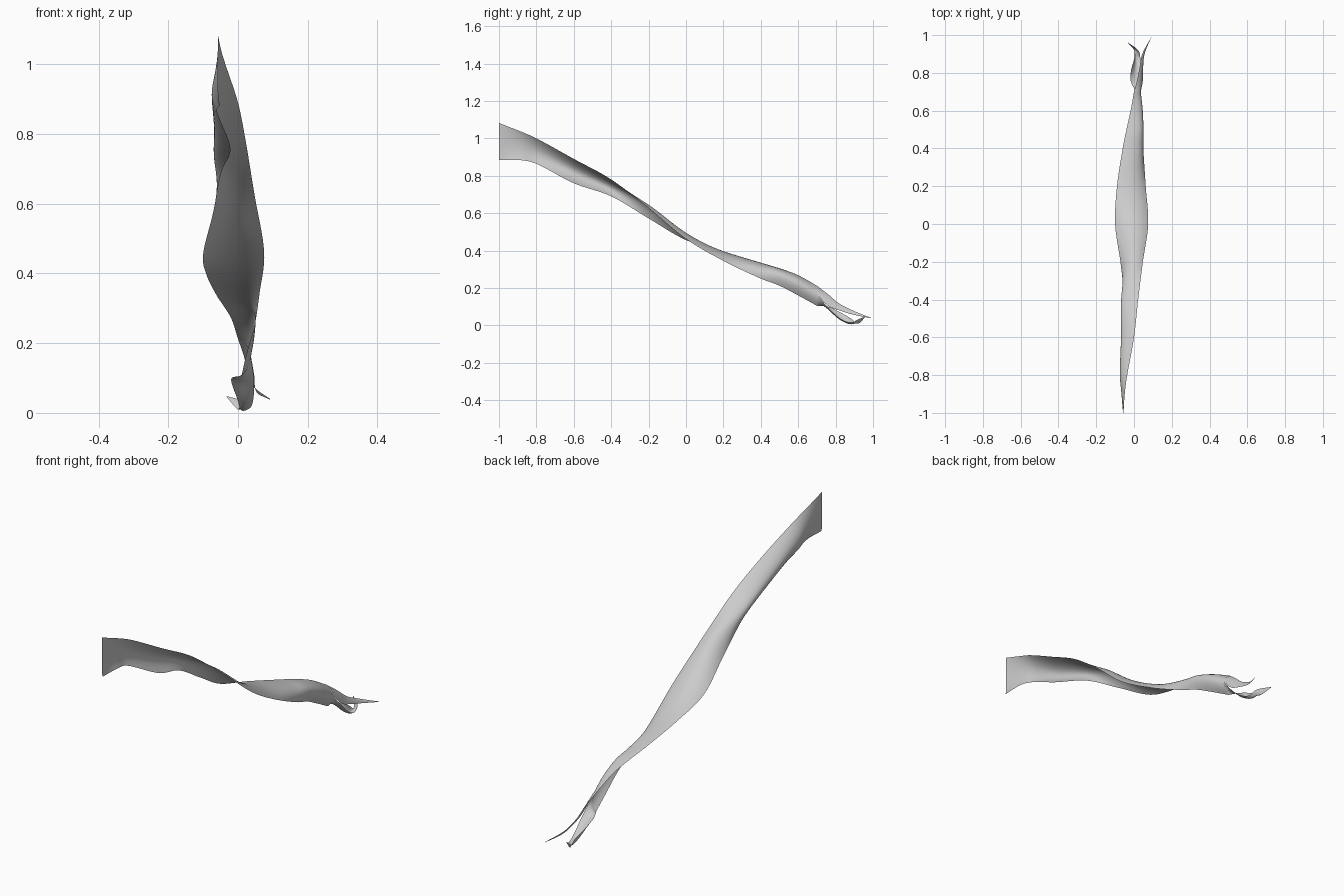
import bpy, bmesh
from mathutils import Vector

STEPS, COLS = 8, 16


def spline(a, b, c, d, t):
    # Hermite spline through b and c, with the station spacing (item 0) respected
    h = c[0] - b[0]
    out = []
    for i in range(len(b)):
        m0 = (c[i] - a[i]) / max(c[0] - a[0], 1e-6) * h
        m1 = (d[i] - b[i]) / max(d[0] - b[0], 1e-6) * h
        out.append((2*t**3 - 3*t**2 + 1) * b[i] + (t**3 - 2*t**2 + t) * m0
                   + (3*t**2 - 2*t**3) * c[i] + (t**3 - t**2) * m1)
    return out


def cloth(name, stations):
    # station: y, edge (x, z), middle (x, z), other edge (x, z)
    rows, n = [], len(stations)
    for k in range(n - 1):
        a, d = stations[max(k - 1, 0)], stations[min(k + 2, n - 1)]
        for s in range(STEPS):
            rows.append(spline(a, stations[k], stations[k + 1], d, s / STEPS))
    rows.append(stations[-1])
    bm = bmesh.new()
    grid = []
    for y, ax, az, mx, mz, bx, bz in rows:
        line = []
        for j in range(COLS + 1):
            t = j / COLS
            wa, wm, wb = (1 - t) * (1 - 2*t), 4 * t * (1 - t), t * (2*t - 1)
            line.append(bm.verts.new(Vector((wa*ax + wm*mx + wb*bx, y,
                                             wa*az + wm*mz + wb*bz))))
        grid.append(line)
    for r, q in zip(grid, grid[1:]):
        for j in range(COLS):
            bm.faces.new((r[j], r[j + 1], q[j + 1], q[j]))
    bmesh.ops.remove_doubles(bm, verts=bm.verts, dist=1e-5)
    for f in bm.faces:
        f.smooth = True
    me = bpy.data.meshes.new(name)
    bm.to_mesh(me)
    bm.free()
    ob = bpy.data.objects.new(name, me)
    bpy.context.collection.objects.link(ob)
    return ob


# Twisting main length: upright at the hoist, flat half way, upright again
cloth("pennant_body", [
    (-1.0, -.057, 1.082, -.058, .980, -.055, .885),
    (-.88, -.047, 1.035, -.068, .955, -.052, .883),
    (-.80, -.036, 1.000, -.074, .930, -.060, .864),
    (-.60, .000, .890, -.068, .825, -.022, .760),
    (-.40, .022, .780, -.062, .745, -.048, .690),
    (-.20, .047, .628, -.020, .640, -.072, .572),
    (.00, .075, .462, -.010, .495, -.100, .456),
    (.20, .062, .345, .000, .388, -.090, .395),
    (.40, .048, .250, .030, .312, -.060, .335),
    (.50, .036, .212, .042, .282, -.040, .305),
    (.60, .022, .160, .044, .232, -.018, .268),
    (.70, .010, .105, .036, .165, .000, .212),
])

# Upper tail of the swallowtail end
cloth("upper_tail", [
    (.70, .036, .165, .027, .192, .000, .212),
    (.76, .047, .105, .036, .140, .016, .166),
    (.82, .048, .080, .040, .100, .028, .116),
    (.90, .056, .056, .052, .068, .044, .076),
    (.99, .092, .038, .092, .039, .092, .040),
])

# Lower tail, curling at the tip
cloth("lower_tail", [
    (.70, .010, .105, .030, .136, .036, .165),
    (.76, -.018, .100, .015, .085, .046, .095),
    (.82, -.014, .072, .012, .035, .044, .040),
    (.88, .002, .038, .010, .008, .034, .014),
    (.92, .000, .010, .010, .016, .022, .032),
    (.96, -.033, .046, -.032, .047, -.031, .048),
])
